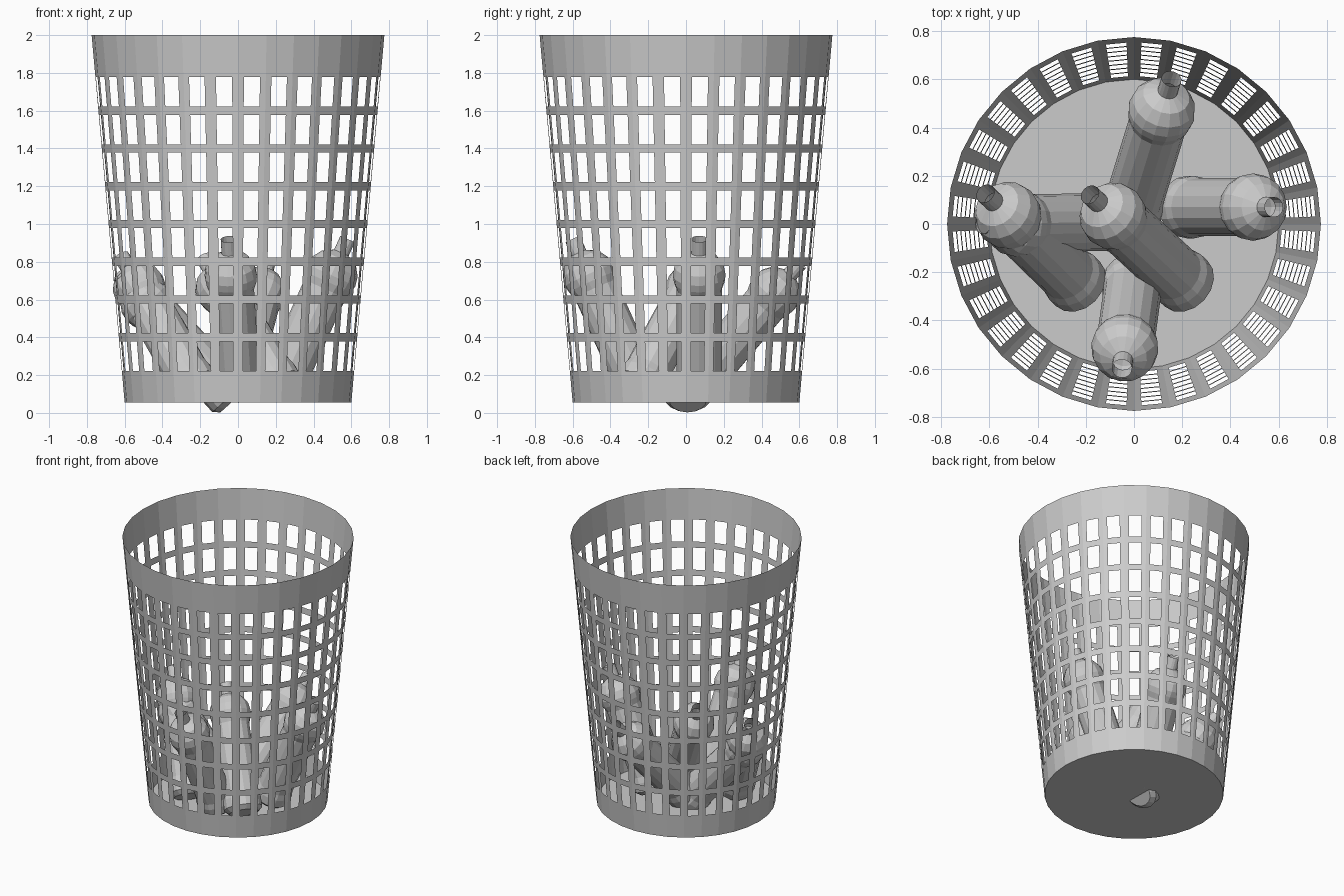
import bpy, bmesh, math
from mathutils import Vector

cube = bpy.data.objects.get("Cube")
if cube:
    bpy.data.objects.remove(cube)

# One plain grey for everything
grey = bpy.data.materials.new("plain grey")
grey.use_nodes = True
colour = (0.6, 0.6, 0.6, 1)
grey.diffuse_color = colour
grey.node_tree.nodes["Principled BSDF"].inputs["Base Color"].default_value = colour


def finish(bm, name):
    mesh = bpy.data.meshes.new(name)
    bm.to_mesh(mesh)
    bm.free()
    mesh.materials.append(grey)
    obj = bpy.data.objects.new(name, mesh)
    bpy.context.collection.objects.link(obj)
    return obj


def lathe(bm, profile, sides):
    """Spin (radius, height) points into rings, close the base, return the face bands."""
    rings = []
    for r, z in profile:
        rings.append([bm.verts.new((r * math.cos(math.tau * i / sides),
                                    r * math.sin(math.tau * i / sides), z))
                      for i in range(sides)])
    bands = []
    for low, high in zip(rings, rings[1:]):
        bands.append([bm.faces.new((low[i], low[(i + 1) % sides],
                                    high[(i + 1) % sides], high[i]))
                      for i in range(sides)])
    bm.faces.new(list(reversed(rings[0])))
    return bands


def cut_window(bm, face, side, end):
    """Replace a panel by a frame around a rectangular opening."""
    outer = list(face.verts)
    a, b, c, d = [v.co.copy() for v in outer]
    inner = []
    for u, v in ((side, end), (1 - side, end), (1 - side, 1 - end), (side, 1 - end)):
        inner.append(bm.verts.new(a.lerp(b, u).lerp(d.lerp(c, u), v)))
    bmesh.ops.delete(bm, geom=[face], context='FACES_ONLY')
    for i in range(4):
        j = (i + 1) % 4
        bm.faces.new((outer[i], outer[j], inner[j], inner[i]))


# Basket: tapered thin wall with rows of openings between solid bands
FLOOR, TOP = 0.055, 2.0
heights = [FLOOR] + [0.2 + 0.2 * k for k in range(9)] + [TOP]
profile = [(0.6 + 0.175 * (z - FLOOR) / (TOP - FLOOR), z) for z in heights]
bm = bmesh.new()
bands = lathe(bm, profile, 32)
for band in bands[1:-1]:
    for panel in band:
        cut_window(bm, panel, 0.21, 0.11)
finish(bm, "basket")

# Bottles: rounded base, slim body, ball-shaped shoulder and open neck
BOTTLE = [(0.1, 0), (0.13, 0.03), (0.13, 0.09), (0.12, 0.13), (0.12, 0.61),
          (0.134, 0.65), (0.14, 0.69), (0.131, 0.74), (0.098, 0.79),
          (0.042, 0.82), (0.042, 0.90)]


def bottle(name, base, tip):
    bm = bmesh.new()
    lathe(bm, BOTTLE, 16)
    obj = finish(bm, name)
    obj.location = base
    axis = Vector(tip) - Vector(base)
    obj.rotation_euler = axis.to_track_quat('Z', 'Y').to_euler()


bottle("back_bottle", (-0.02, 0.03, 0.12), (0.155, 0.6, 0.79))
bottle("left_bottle", (0.21, 0.07, 0.1), (0.58, 0.07, 0.92))
bottle("front_bottle", (0.0, -0.23, 0.1), (-0.05, -0.6, 0.92))
bottle("right_bottle", (-0.02, 0.01, 0.07), (-0.63, 0.0, 0.74))
bottle("middle_bottle", (0.23, -0.26, 0.12), (-0.17, 0.11, 0.8))
bottle("outer_right_bottle", (-0.22, -0.26, 0.12), (-0.6, 0.11, 0.8))
